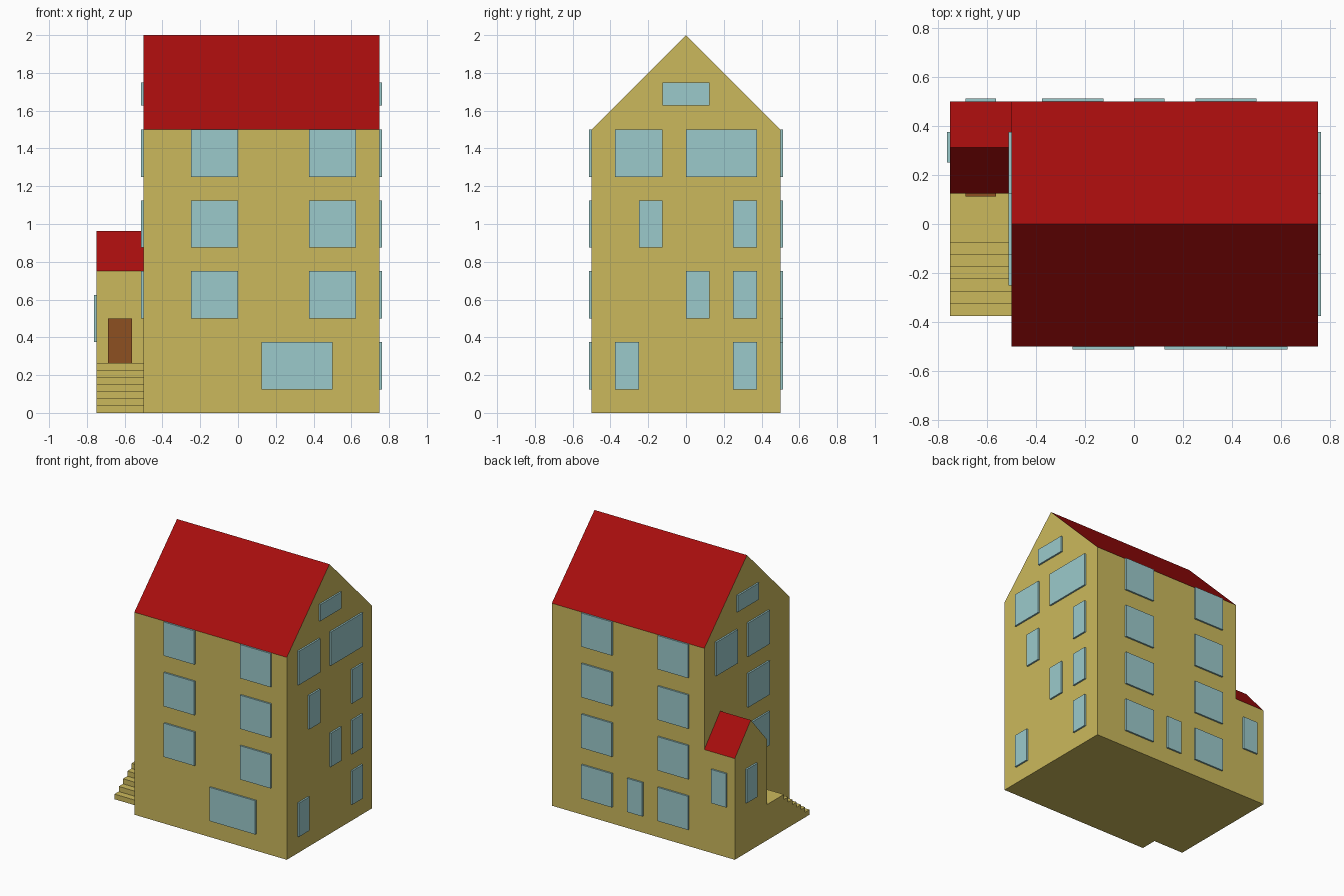
import bpy, bmesh

if "Cube" in bpy.data.objects:
    bpy.data.objects.remove(bpy.data.objects["Cube"])


def material(name, rgb):
    m = bpy.data.materials.new(name)
    m.diffuse_color = (*rgb, 1)
    m.use_nodes = True
    m.node_tree.nodes["Principled BSDF"].inputs["Base Color"].default_value = m.diffuse_color
    return m


WALL = material("ochre wall", (0.60, 0.485, 0.107))
ROOF = material("red roof", (0.39, 0.004, 0.004))
GLASS = material("pale blue glass", (0.33, 0.59, 0.60))
DOOR = material("brown door", (0.27, 0.08, 0.015))


def finish(name, bm, mats):
    bmesh.ops.recalc_face_normals(bm, faces=bm.faces)
    # sloping upward faces are roof, everything else is wall
    if len(mats) > 1:
        for f in bm.faces:
            f.normal_update()
            f.material_index = int(0.1 < f.normal.z < 0.95)
    me = bpy.data.meshes.new(name)
    bm.to_mesh(me)
    bm.free()
    for m in mats:
        me.materials.append(m)
    ob = bpy.data.objects.new(name, me)
    bpy.context.collection.objects.link(ob)
    return ob


def prism(name, profile, x0, x1, mats):
    """Extrude a (y, z) outline along x."""
    bm = bmesh.new()
    face = bm.faces.new([bm.verts.new((x0, y, z)) for y, z in profile])
    res = bmesh.ops.extrude_face_region(bm, geom=[face], use_keep_orig=True)
    verts = [v for v in res["geom"] if isinstance(v, bmesh.types.BMVert)]
    bmesh.ops.translate(bm, verts=verts, vec=(x1 - x0, 0, 0))
    return finish(name, bm, mats)


def gable(y0, y1, eave, ridge):
    return [(y0, 0), (y1, 0), (y1, eave), ((y0 + y1) / 2, ridge), (y0, eave)]


def plate(name, axis, wall, sign, u0, u1, z0, z1, mat, t=0.0125):
    """Raised pane on a wall at axis = wall, facing sign; u runs along the wall."""
    a, b = wall, wall + sign * t
    lo, hi = ((a, u0, z0), (b, u1, z1)) if axis == "x" else ((u0, a, z0), (u1, b, z1))
    bm = bmesh.new()
    bmesh.ops.create_cube(bm, size=1)
    for v in bm.verts:
        v.co = [h if c > 0 else l for c, l, h in zip(v.co, lo, hi)]
    return finish(name, bm, [mat])


# house and porch bodies, with their roof slopes coloured
prism("house", gable(-0.5, 0.5, 1.5, 2.0), -0.5, 0.75, [WALL, ROOF])
prism("porch", gable(0.125, 0.5, 0.75, 0.964), -0.75, -0.5, [WALL, ROOF])

# stairs: seven steps up to a landing
N, RUN, RISE = 7, 0.05, 0.265 / 7
steps = [(0.125, 0), (-0.375, 0)]
for i in range(N):
    y = -0.375 + RUN * i
    if i:
        steps.append((y, RISE * i))
    steps.append((y, RISE * (i + 1)))
steps.append((0.125, RISE * N))
prism("stairs", steps, -0.75, -0.5, [WALL])

# storeys: bottom and top of window band, ground floor first
F = [(0.125 + 0.375 * i, 0.375 + 0.375 * i) for i in range(4)]
ATTIC = (1.628, 1.75)
PORCH = (0.375, 0.625)

# windows per wall: (start, end, storey)
front = [(u, u + 0.25, F[i]) for i in (1, 2, 3) for u in (-0.25, 0.375)]
front.append((0.125, 0.5, F[0]))
back = [(u, u + 0.25, f) for f in F for u in (-0.375, 0.25)]
back += [(0, 0.125, F[0]), (-0.6875, -0.5625, PORCH)]
right = [(-0.375, -0.25, F[0]), (0.25, 0.375, F[0]),
         (0, 0.125, F[1]), (0.25, 0.375, F[1]),
         (-0.25, -0.125, F[2]), (0.25, 0.375, F[2]),
         (-0.375, -0.125, F[3]), (0, 0.375, F[3]),
         (-0.125, 0.125, ATTIC)]
left = [(-0.25, 0, f) for f in F[1:]]
left += [(0.125, 0.375, F[3]), (-0.125, 0.125, ATTIC)]

walls = [("front", "y", -0.5, -1, front), ("back", "y", 0.5, 1, back),
         ("right", "x", 0.75, 1, right), ("left", "x", -0.5, -1, left),
         ("porch_left", "x", -0.75, -1, [(0.25, 0.375, PORCH)])]
for side, axis, pos, sign, panes in walls:
    for k, (u0, u1, (z0, z1)) in enumerate(panes, 1):
        plate(f"{side}_window_{k}", axis, pos, sign, u0, u1, z0, z1, GLASS)

# porch door above the landing
plate("porch_door", "y", 0.125, -1, -0.6875, -0.5625, 0.265, 0.5, DOOR)
